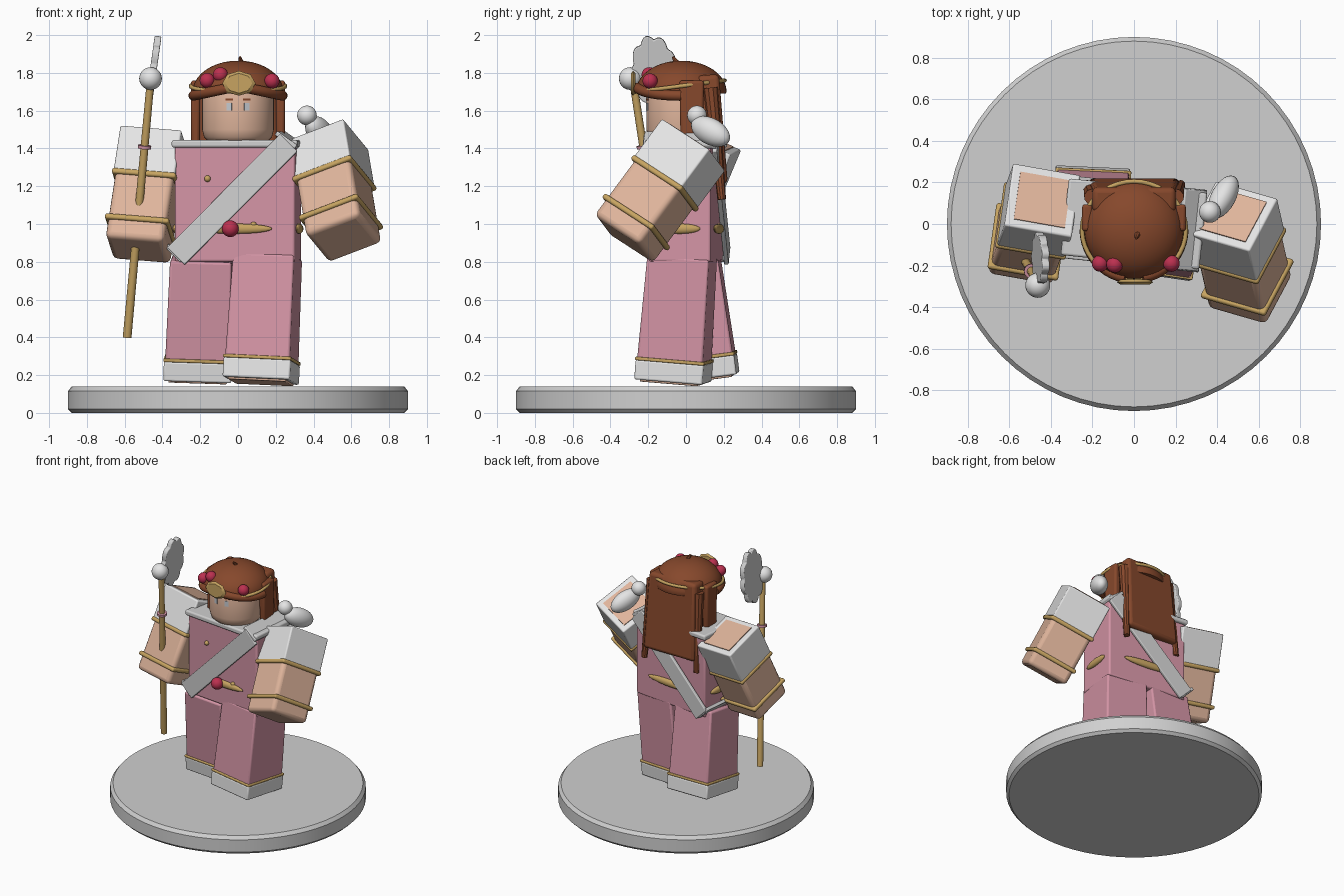
import bpy, bmesh, math
from mathutils import Matrix, Vector as V

if "Cube" in bpy.data.objects:
    bpy.data.objects.remove(bpy.data.objects["Cube"])

def mat(name, c):
    m = bpy.data.materials.new(name)
    m.diffuse_color = (*c, 1)
    m.use_nodes = True
    m.node_tree.nodes["Principled BSDF"].inputs["Base Color"].default_value = m.diffuse_color
    return m

WHITE = mat("white", (.78, .78, .78))
GREY = mat("light grey", (.63, .63, .63))
PINK = mat("pink cloth", (.66, .30, .38))
SKIN = mat("skin", (.74, .46, .33))
GOLD = mat("gold", (.57, .37, .12))
HAIR = mat("brown hair", (.24, .065, .025))
RED = mat("berry red", (.50, .03, .08))
EYE = mat("eye grey", (.55, .58, .62))

def finish(name, bm, M, m, bevel=0, smooth=True):
    me = bpy.data.meshes.new(name)
    bmesh.ops.recalc_face_normals(bm, faces=bm.faces)
    bm.to_mesh(me)
    bm.free()
    me.materials.append(m)
    ob = bpy.data.objects.new(name, me)
    bpy.context.collection.objects.link(ob)
    ob.matrix_world = M
    if bevel:
        b = ob.modifiers.new("bevel", 'BEVEL')
        b.width, b.segments = bevel, 3
    if smooth:
        bpy.ops.object.select_all(action='DESELECT')
        ob.select_set(True)
        bpy.context.view_layer.objects.active = ob
        bpy.ops.object.shade_smooth_by_angle(angle=math.radians(35))
    return ob

def box(name, size, M, m, bevel=0.01, taper=1):
    """Box whose lower end is scaled by taper."""
    bm = bmesh.new()
    bmesh.ops.create_cube(bm, size=1)
    for v in bm.verts:
        k = taper if v.co.z < 0 else 1
        v.co = V((v.co.x * size[0] * k, v.co.y * size[1] * k, v.co.z * size[2]))
    return finish(name, bm, M, m, bevel)

def ball(name, loc, r, m, M=Matrix()):
    r = r if isinstance(r, tuple) else (r, r, r)
    bm = bmesh.new()
    bmesh.ops.create_uvsphere(bm, u_segments=24, v_segments=14, radius=1)
    bmesh.ops.scale(bm, vec=r, verts=bm.verts)
    return finish(name, bm, M @ Matrix.Translation(loc), m)

def frame(top, bottom, xhint):
    """Frame at the top point, z running back along the limb."""
    z = (V(top) - V(bottom)).normalized()
    x = V(xhint)
    x = (x - z * x.dot(z)).normalized()
    y = z.cross(x)
    M = Matrix((x, y, z)).transposed().to_4x4()
    M.translation = V(top)
    return M, (V(top) - V(bottom)).length

def rod(name, a, b, r1, r2, m, seg=16):
    M, L = frame(a, b, (1, 0.01, 0.02))
    bm = bmesh.new()
    bmesh.ops.create_cone(bm, cap_ends=True, segments=seg, radius1=r2, radius2=r1, depth=L)
    return finish(name, bm, M @ Matrix.Translation((0, 0, -L / 2)), m)

def lathe(name, prof, M, m, seg=48, bevel=0):
    bm = bmesh.new()
    rings = [[bm.verts.new((r * math.cos(2 * math.pi * i / seg), r * math.sin(2 * math.pi * i / seg), z))
              for i in range(seg)] for r, z in prof]
    for a, b in zip(rings, rings[1:]):
        for i in range(seg):
            j = (i + 1) % seg
            bm.faces.new((a[i], a[j], b[j], b[i]))
    bm.faces.new(rings[0])
    bm.faces.new(rings[-1])
    return finish(name, bm, M, m, bevel)

def tube(name, pts, r, m, cyclic=False):
    cu = bpy.data.curves.new(name, 'CURVE')
    cu.dimensions, cu.bevel_depth, cu.bevel_resolution = '3D', r, 3
    cu.use_fill_caps = True
    s = cu.splines.new('POLY')
    s.points.add(len(pts) - 1)
    for p, q in zip(s.points, pts):
        p.co = (*q, 1)
    s.use_cyclic_u = cyclic
    s.use_smooth = True
    cu.materials.append(m)
    ob = bpy.data.objects.new(name, cu)
    bpy.context.collection.objects.link(ob)

T = Matrix.Translation
def rot(deg, ax):
    return Matrix.Rotation(math.radians(deg), 4, ax)

# Round stand
lathe("stand", [(.88, 0), (.9, .02), (.9, .115), (.88, .14)], Matrix(), GREY, 64)

# Torso, collar and buttons share a slightly turned frame
B = rot(-6, 'Z')
box("torso", (.64, .33, .63), B @ T((0, 0, 1.115)), PINK, .012)
box("collar", (.67, .37, .04), B @ T((0, 0, 1.425)), GREY, .012)
for x, z in ((-.145, 1.24), (-.02, 1.12), (.1, .995)):
    ball("button", (x, -.168, z), .017, GOLD, B)

# Belt ornaments on all four sides
for i, (a, off, ln) in enumerate(((0, .175, .2), (90, .325, .11), (180, .175, .2), (270, .325, .11))):
    ball("belt_bar", (0, -off, .975), (ln, .02, .027), GOLD, B @ rot(a, 'Z'))
ball("belt_berry", (-.02, -.2, .975), .044, RED, B)

# Sash crossing front and back, joined at shoulder and hip
ang = math.degrees(math.atan2(.60, .60))
for s, name in ((-1, "sash_front"), (1, "sash_back")):
    box(name, (.85, .025, .13), B @ T((-.01, s * .187, 1.13)) @ rot(-ang, 'Y'), GREY, .006)
box("sash_shoulder", (.13, .39, .025), B @ T((.275, 0, 1.445)) @ rot(35, 'Y'), GREY, .006)
box("sash_hip", (.13, .39, .025), B @ T((-.325, 0, .85)) @ rot(45, 'Y'), GREY, .006)

# Legs with flared trousers, gold trim and pale cuffs
for top, bot, hint in (((-.19, .01, .82), (-.207, .095, .185), (1, -.05, 0)),
                       ((.157, -.02, .83), (.12, -.07, .17), (1, -.14, 0))):
    M, L = frame(top, bot, hint)
    box("trouser_leg", (.325, .33, L - .09), M @ T((0, 0, -(L - .09) / 2)), PINK, .012, 1.07)
    box("trouser_trim", (.365, .37, .018), M @ T((0, 0, -L + .112)), GOLD, .006)
    box("trouser_cuff", (.36, .365, .105), M @ T((0, 0, -L + .053)), WHITE, .01)
    box("foot_sole", (.31, .31, .02), M @ T((0, 0, -L)), SKIN, .006)

# Arms with sleeves and bracelets
for top, bot, hint in (((-.44, .115, 1.445), (-.53, -.13, .86), (.99, -.14, 0)),
                       ((.475, .04, 1.42), (.56, -.33, .92), (.88, -.47, 0))):
    M, L = frame(top, bot, hint)
    box("forearm", (.315, .315, L * .65), M @ T((0, 0, -L * .675)), SKIN, .03)
    box("sleeve", (.33, .33, L * .41), M @ T((0, 0, -L * .205)), WHITE, .01)
    box("shoulder_patch", (.25, .25, .008), M @ T((0, 0, .002)), SKIN, 0)
    for t in (.41, .82):
        box("bracelet", (.345, .345, .03), M @ T((0, 0, -L * t)), GOLD, .012)

# Fluffy shoulder ornament
ball("shoulder_fluff", (0, 0, 0), (.06, .12, .07), WHITE,
     T((.43, .13, 1.49)) @ rot(-28, 'Z') @ rot(-25, 'X'))
ball("shoulder_fluff_small", (.365, .058, 1.575), .052, WHITE)

# Head
HX = T((0, -.02, 0))
lathe("head", [(.11, 1.425), (.155, 1.435), (.18, 1.46), (.19, 1.5), (.19, 1.66), (.18, 1.71), (.14, 1.74)], HX, SKIN)
for s in (-1, 1):
    F = HX @ rot(s * 14, 'Z')
    box("eye", (.028, .006, .04), F @ T((0, -.19, 1.62)), EYE, 0)
    box("brow", (.04, .006, .01), F @ T((0, -.19, 1.66)), HAIR, 0)

# Hair cap: dome over the head
prof = [(.236, 1.69)] + [(.24 * math.cos(a), 1.70 + .165 * math.sin(a))
                         for a in (math.radians(d) for d in range(0, 90, 9))]
lathe("hair_cap", prof, T((0, -.025, 0)), HAIR)
rod("hair_tuft", (.01, -.07, 1.885), (.02, -.04, 1.84), .006, .02, HAIR, 8)

# Long back hair, side locks and strands
box("back_hair", (.40, .12, .58), T((0, .135, 1.50)) @ rot(4, 'X'), HAIR, .025, 1.1)
for s in (-1, 1):
    box("side_lock", (.05, .13, .34), T((s * .225, .03, 1.59)), HAIR, .015, .9)
    rod("hair_strand", (s * .2, .13, 1.72), (s * .225, .19, 1.13), .04, .022, HAIR, 10)
    tube("fringe", [(s * .235 * math.sin(a), -.025 - .235 * math.cos(a), 1.73 - .05 * math.sin(a))
                    for a in (math.radians(d) for d in range(10, 91, 8))], .028, HAIR)

# Circlet with front medallion and berries
tube("circlet", [(.25 * math.cos(a), -.03 + .235 * math.sin(a), 1.73 + .03 * math.sin(a))
                 for a in (2 * math.pi * i / 40 for i in range(40))], .011, GOLD, True)
lathe("medallion", [(.07, -.012), (.088, 0), (.07, .012)],
      T((.005, -.28, 1.745)) @ rot(90, 'X') @ Matrix.Diagonal((1, .75, 1, 1)), GOLD, 8)
for p in ((-.163, -.19, 1.76), (-.093, -.195, 1.79), (.18, -.19, 1.757)):
    ball("berry", p, .04, RED)

# Staff with ring, orb and scalloped fan
lo, hi = V((-.587, -.07, .4)), V((-.457, -.29, 1.82))
rod("staff", hi, lo, .02, .023, GOLD)
p = lo.lerp(hi, .71)
rod("staff_ring", p + (hi - lo) * .006, p - (hi - lo) * .006, .035, .035, PINK)
ball("staff_orb", (-.463, -.295, 1.77), .06, WHITE)
bm = bmesh.new()
ring = []
for i in range(72):
    a = 2 * math.pi * i / 72
    k = .88 + .12 * abs(math.sin(a * 4.5))
    ring.append(bm.verts.new((-.018, .125 * k * math.cos(a), .2 * k * math.sin(a))))
f = bm.faces.new(ring)
ext = bmesh.ops.extrude_face_region(bm, geom=[f])
bmesh.ops.translate(bm, vec=(.036, 0, 0), verts=[v for v in ext["geom"] if isinstance(v, bmesh.types.BMVert)])
finish("fan", bm, T((-.45, -.165, 1.802)) @ rot(8, 'Y') @ rot(8, 'X'), GREY, .006)
